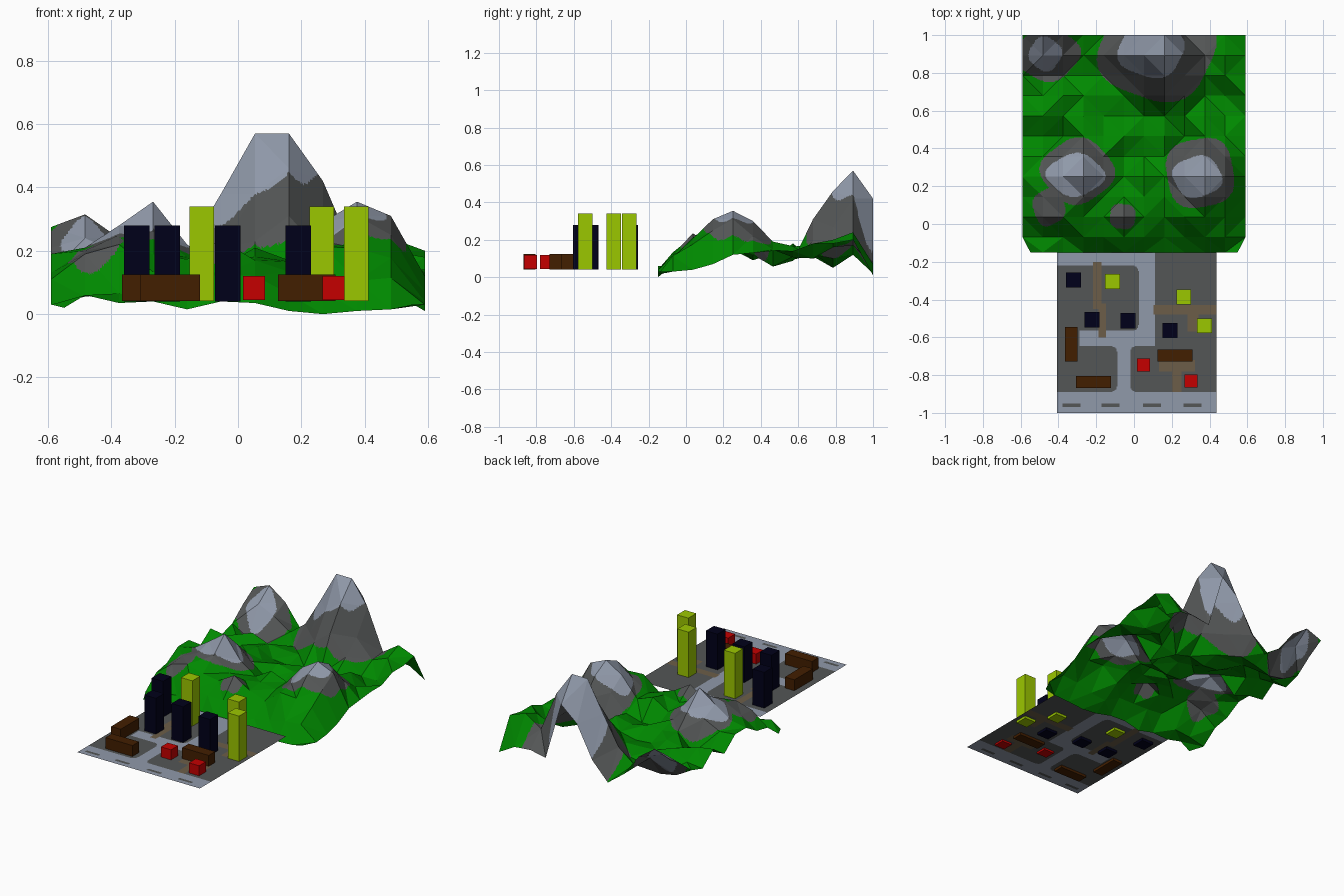
import bpy, bmesh, math, random
from mathutils import Vector

if "Cube" in bpy.data.objects:
    bpy.data.objects.remove(bpy.data.objects["Cube"])

random.seed(4)


def material(name, rgb):
    m = bpy.data.materials.new(name)
    m.diffuse_color = (*rgb, 1)
    m.use_nodes = True
    m.node_tree.nodes["Principled BSDF"].inputs["Base Color"].default_value = m.diffuse_color
    return m


GREEN = material("grass green", (0, .25, 0))
ROCK = material("dark grey", (.087, .092, .092))
PALE = material("pale blue grey", (.28, .32, .4))
PATH = material("path brown", (.15, .11, .065))
NAVY = material("navy", (0, 0, .01))
YELLOW = material("yellow green", (.33, .57, 0))
BROWN = material("brown", (.055, .013, 0))
RED = material("red", (.56, 0, 0))


def finish(name, bm, mats):
    me = bpy.data.meshes.new(name)
    bm.to_mesh(me)
    bm.free()
    for m in mats:
        me.materials.append(m)
    ob = bpy.data.objects.new(name, me)
    bpy.context.collection.objects.link(ob)
    return ob


# ---- hills: coarse faceted height grid, 11 x 11 cells ----
N, SUB = 11, 16
YS = [-.15] + [-.07 + .107 * k for k in range(N)]
PROFILE = [.02, .09, .17, .17, .16, .13, .10, .12, .14, .13, .15, .06]
# runs of heights that shape the peaks: (row, first column, heights)
RUNS = [
    (0, 0, [.02, .06, .035, .04, .015, .04, .035, .01, 0, .01, .015, .03]),
    (1, 0, [.03]), (1, 11, [.03]),
    (2, 0, [.11, .19, .22]), (2, 5, [.235]), (2, 11, [.04]),
    (3, 0, [.13, .2, .25, .26, .18]), (3, 8, [.23, .31, .25, .07]),
    (4, 0, [.19, .21, .28, .355, .22]), (4, 7, [.17, .29, .355, .31, .12]),
    (5, 0, [.19, .18, .23, .26, .17]), (5, 7, [.12, .22, .3, .22, .13]),
    (6, 0, [.11]), (6, 3, [.16]), (6, 9, [.19]), (6, 11, [.14]),
    (7, 0, [.18]), (7, 11, [.14]),
    (8, 5, [.12, .23, .31, .19]), (8, 11, [.18]),
    (9, 0, [.13, .07, .05, .08, .1, .21, .38, .46, .27, .16, .2, .18]),
    (10, 0, [.21, .24, .19, .12, .2, .38, .57, .57, .42, .17, .24, .2]),
    (11, 0, [.275, .315, .24, .1, .02, .13, .33, .42, .06, .08, .07, .01]),
]
nodes = {}
for j in range(N + 1):
    for i in range(N + 1):
        x = -.59 + 1.18 * i / N
        if j == 0 and i in (0, N):
            x *= .93
        nodes[i, j] = Vector((x, min(YS[j], 1), PROFILE[j] + random.uniform(-.045, .05)))
for j, first, heights in RUNS:
    for k, h in enumerate(heights):
        nodes[first + k, j].z = h


def rising(i, j):
    """True if the cell folds along its lower-left to upper-right diagonal."""
    z = [nodes[i + a, j + b].z for a, b in ((0, 0), (1, 1), (1, 0), (0, 1))]
    return abs(z[0] - z[1]) <= abs(z[2] - z[3])


def hill_point(a, b):
    """Point on the two flat triangles of a coarse cell."""
    i, j = min(a // SUB, N - 1), min(b // SUB, N - 1)
    u, v = a / SUB - i, b / SUB - j
    p, q, r, s = nodes[i, j], nodes[i + 1, j], nodes[i + 1, j + 1], nodes[i, j + 1]
    if rising(i, j):
        if u >= v:
            return p + (q - p) * u + (r - q) * v
        return p + (s - p) * v + (r - s) * u
    if u + v <= 1:
        return p + (q - p) * u + (s - p) * v
    return r + (s - r) * (1 - u) + (q - r) * (1 - v)


# rock and pale summit patches: centre x, y, radius x, y
ROCKS = [(.12, .92, .31, .27), (-.46, .9, .17, .14), (-.3, .28, .19, .17),
         (-.45, .09, .085, .1), (.35, .27, .185, .19), (-.06, .04, .07, .07)]
CAPS = [(.09, .92, .175, .145), (-.47, .9, .085, .09), (-.31, .26, .15, .11),
        (.335, .25, .13, .11)]


def inside(p, patches):
    for n, (cx, cy, rx, ry) in enumerate(patches):
        dx, dy = (p.x - cx) / rx, (p.y - cy) / ry
        t = math.atan2(dy, dx)
        if math.hypot(dx, dy) < 1 + .06 * math.sin(4 * t + n):
            return True
    return False


bm = bmesh.new()
M = N * SUB
grid = {(a, b): bm.verts.new(hill_point(a, b)) for a in range(M + 1) for b in range(M + 1)}
for a in range(M):
    for b in range(M):
        p, q, r, s = grid[a, b], grid[a + 1, b], grid[a + 1, b + 1], grid[a, b + 1]
        tris = ((p, q, r), (p, r, s)) if rising(a // SUB, b // SUB) else ((p, q, s), (q, r, s))
        for tri in tris:
            f = bm.faces.new(tri)
            c = f.calc_center_median()
            f.material_index = 2 if inside(c, CAPS) else 1 if inside(c, ROCKS) else 0
finish("hills", bm, [GREEN, ROCK, PALE])

# ---- town ground: flat sheet with roads and footpaths ----
# rectangles: x0, x1, y0, y1
DASHES = [(x, x + .095, -.972, -.95) for x in (-.38, -.175, .045, .26)]
ROADS = [(-.41, .11, -.22, -.15), (.025, .11, -.645, -.15), (-.29, .11, -.645, -.565),
         (-.09, -.02, -.9, -.6), (-.41, .44, -1, -.89)]
PATHS = [(-.22, -.175, -.45, -.2), (-.19, -.15, -.6, -.42), (.1, .44, -.48, -.43),
         (.28, .34, -.57, -.47), (.13, .32, -.78, -.72), (.2, .25, -.89, -.72)]
# rounded block corners: corner x, y and the direction into the block
CORNERS = [(.025, -.22, -1, -1), (.025, -.565, -1, 1), (-.09, -.645, -1, -1),
           (-.02, -.645, 1, -1), (-.09, -.89, -1, 1), (-.02, -.89, 1, 1)]
ROUND = .035


def in_rects(c, rects):
    return any(x0 <= c.x <= x1 and y0 <= c.y <= y1 for x0, x1, y0, y1 in rects)


def in_corner(c):
    for x, y, sx, sy in CORNERS:
        dx, dy = (c.x - x) * sx, (c.y - y) * sy
        if 0 <= dx < ROUND and 0 <= dy < ROUND:
            return math.hypot(ROUND - dx, ROUND - dy) > ROUND
    return False


bm = bmesh.new()
NX, NY, TOWN_Z = 169, 170, .057
grid = {(a, b): bm.verts.new((-.408 + .845 * a / NX, -1 + .85 * b / NY, TOWN_Z))
        for a in range(NX + 1) for b in range(NY + 1)}
for a in range(NX):
    for b in range(NY):
        f = bm.faces.new((grid[a, b], grid[a + 1, b], grid[a + 1, b + 1], grid[a, b + 1]))
        c = f.calc_center_median()
        if in_rects(c, DASHES):
            f.material_index = 0
        elif in_rects(c, PATHS):
            f.material_index = 2
        elif in_rects(c, ROADS) or in_corner(c):
            f.material_index = 1
finish("town_ground", bm, [ROCK, PALE, PATH])


# ---- buildings: plain boxes ----
def building(name, x, y, sx, sy, z0, z1, mat):
    bm = bmesh.new()
    bmesh.ops.create_cube(bm, size=1)
    for v in bm.verts:
        v.co = (x + v.co.x * sx, y + v.co.y * sy, (z0 + z1) / 2 + v.co.z * (z1 - z0))
    finish(name, bm, [mat])


for x, y in ((-.32, -.297), (-.223, -.507), (-.032, -.512), (.19, -.564)):
    building("navy_tower", x, y, .08, .08, .04, .28, NAVY)
for x, y in ((-.114, -.304), (.264, -.386), (.373, -.539)):
    building("yellow_tower", x, y, .078, .078, .042, .34, YELLOW)
for x, y, sx, sy in ((-.333, -.637, .066, .183), (-.214, -.836, .187, .064),
                     (.217, -.697, .183, .064)):
    building("brown_long_house", x, y, sx, sy, .041, .125, BROWN)
for x, y in ((.05, -.747), (.302, -.831)):
    building("red_house", x, y, .07, .068, .045, .12, RED)
